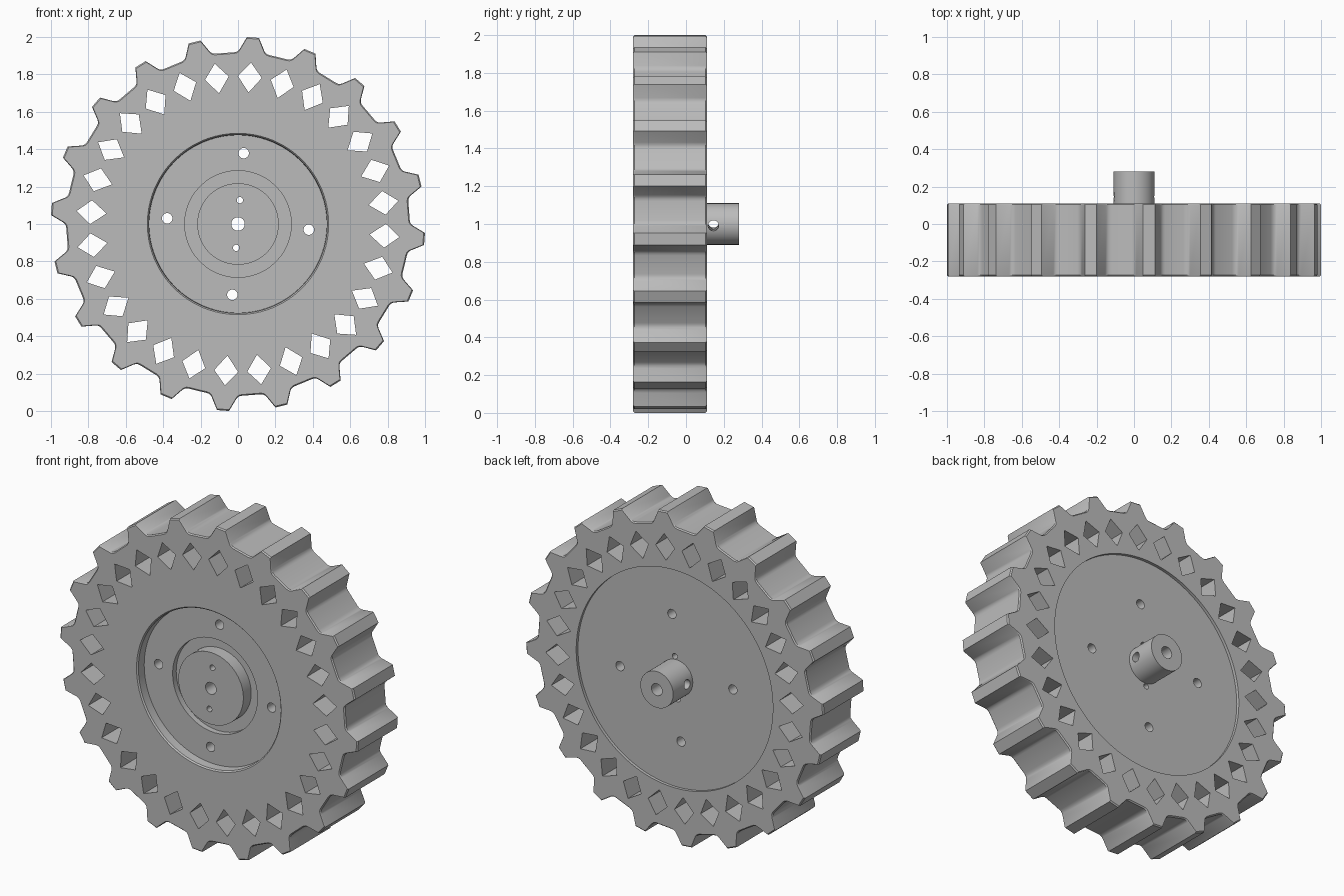
import bpy, bmesh
from math import sin, cos, pi, radians
from mathutils import Vector

old = bpy.data.objects.get("Cube")
if old:
    bpy.data.objects.remove(old, do_unlink=True)

TILT = radians(4.6)      # small turn of the whole wheel about its axle
TEETH, DIAMONDS = 20, 28

grey = bpy.data.materials.new("light_grey")
grey.use_nodes = True
colour = (0.5, 0.5, 0.5, 1)
grey.diffuse_color = colour
grey.node_tree.nodes["Principled BSDF"].inputs["Base Color"].default_value = colour


def polar(r, a):
    return Vector((r * sin(a), r * cos(a)))


def circle(r, n=64, centre=Vector((0, 0))):
    return [centre + polar(r, 2 * pi * i / n) for i in range(n)]


def loft(name, outline, sections):
    """Solid along the axle: the outline repeated at (scale, y) sections."""
    bm = bmesh.new()
    rings = [[bm.verts.new((p.x * s, y, 1 + p.y * s)) for p in outline] for s, y in sections]
    n = len(outline)
    for a, b in zip(rings, rings[1:]):
        for i in range(n):
            j = (i + 1) % n
            bm.faces.new((a[i], a[j], b[j], b[i]))
    bm.faces.new(rings[0])
    bm.faces.new(rings[-1][::-1])
    bmesh.ops.recalc_face_normals(bm, faces=bm.faces)
    mesh = bpy.data.meshes.new(name)
    bm.to_mesh(mesh)
    bm.free()
    mesh.materials.append(grey)
    obj = bpy.data.objects.new(name, mesh)
    bpy.context.collection.objects.link(obj)
    return obj


def cut(target, outline, sections, turn=None):
    cutter = loft("cutter", outline, sections)
    cutter.hide_render = True
    if turn:
        cutter.data.transform(turn)
    mod = target.modifiers.new("cut", "BOOLEAN")
    mod.operation, mod.solver, mod.object = "DIFFERENCE", "EXACT", cutter
    bpy.context.view_layer.objects.active = target
    bpy.ops.object.modifier_apply(modifier=mod.name)
    bpy.data.objects.remove(cutter, do_unlink=True)


def fillet(before, corner, after, size=0.02, steps=3):
    a = corner + (before - corner).normalized() * size
    b = corner + (after - corner).normalized() * size
    return [a * (1 - t) ** 2 + corner * 2 * t * (1 - t) + b * t * t
            for t in (i / steps for i in range(steps + 1))]


# Toothed outline: flat tips and rounded valley corners
outline = []
step = 2 * pi / TEETH
tip, root = radians(1.85), radians(4.6)
for k in range(TEETH):
    a = TILT + k * step
    t0, t1 = polar(1.001, a - tip), polar(1.001, a + tip)
    v0, v1 = polar(0.92, a + root), polar(0.92, a + step - root)
    t2 = polar(1.001, a + step - tip)
    outline += [t0, t1] + fillet(t1, v0, v1) + fillet(v0, v1, t2)

# Wheel body with slightly chamfered faces
wheel = loft("wheel", outline, [(0.993, -0.28), (1, -0.273), (1, 0.103), (0.993, 0.11)])
through = [(1, -0.5), (1, 0.5)]

# Diamond openings round the rim
for k in range(DIAMONDS):
    a = TILT + k * 2 * pi / DIAMONDS
    out, side = polar(1, a), polar(1, a + pi / 2)
    cut(wheel, [out * 0.866, out * 0.788 + side * 0.064,
                out * 0.706, out * 0.788 - side * 0.064], through)

# Front recess, its deeper round well, and the shallow back recess
cut(wheel, circle(0.48, 96), [(1.02, -0.4), (1.01, -0.28), (0.995, -0.272), (0.99, -0.22)])
cut(wheel, circle(0.285, 48), [(1, -0.4), (1, -0.185)])
cut(wheel, circle(0.66, 96), [(1, 0.092), (1, 0.3)])

# Boss in the well and hub on the back
boss = loft("front_boss", circle(0.218), [(1, -0.26), (1, -0.18)])
hub = loft("rear_hub", circle(0.11), [(1, 0.088), (1, 0.28)])

# Four bolt holes, two small pin holes and the axle bore
for k in range(4):
    cut(wheel, circle(0.028, 24, polar(0.38, TILT + k * pi / 2)), through)
for k in range(2):
    pin = circle(0.017, 20, polar(0.128, TILT + k * pi))
    for part in (wheel, boss):
        cut(part, pin, through)
for part in (wheel, boss, hub):
    cut(part, circle(0.036, 32), through)

# Cross hole through the hub
from mathutils import Matrix
turn = (Matrix.Translation((0, 0.145, 1)) @ Matrix.Rotation(TILT, 4, "Y")
        @ Matrix.Rotation(pi / 2, 4, "Z") @ Matrix.Translation((0, 0, -1)))
cut(hub, circle(0.028, 24), [(1, -0.3), (1, 0.3)], turn)

# Smooth round walls, sharp edges
for part in (wheel, boss, hub):
    bpy.ops.object.select_all(action="DESELECT")
    part.select_set(True)
    bpy.context.view_layer.objects.active = part
    bpy.ops.object.shade_smooth_by_angle(angle=radians(30))
